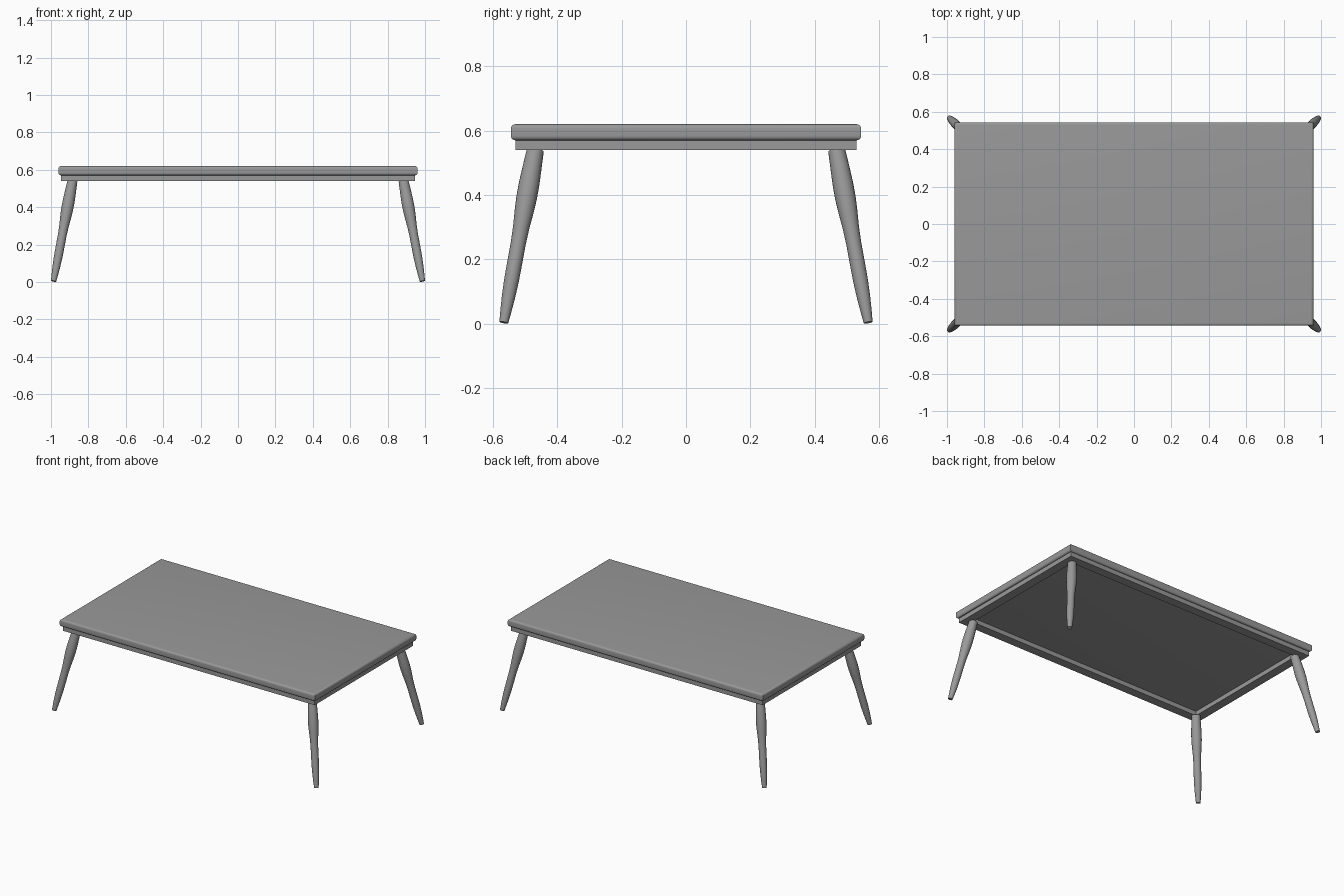
import bpy, bmesh, math
from mathutils import Vector

cube = bpy.data.objects.get("Cube")
if cube:
    bpy.data.objects.remove(cube, do_unlink=True)

grey = bpy.data.materials.new("mid_grey")
grey.use_nodes = True
colour = (0.32, 0.32, 0.32, 1)
grey.diffuse_color = colour
grey.node_tree.nodes["Principled BSDF"].inputs["Base Color"].default_value = colour


def finish(name, bm, angle=35):
    bmesh.ops.recalc_face_normals(bm, faces=bm.faces)
    mesh = bpy.data.meshes.new(name)
    bm.to_mesh(mesh)
    bm.free()
    mesh.materials.append(grey)
    obj = bpy.data.objects.new(name, mesh)
    bpy.context.collection.objects.link(obj)
    bpy.ops.object.select_all(action='DESELECT')
    obj.select_set(True)
    bpy.context.view_layer.objects.active = obj
    bpy.ops.object.shade_smooth_by_angle(angle=math.radians(angle))
    return obj


def loft(bm, rings, closed=False):
    """Bridge successive rings of vertices with quads."""
    pairs = list(zip(rings, rings[1:]))
    if closed:
        pairs.append((rings[-1], rings[0]))
    for a, b in pairs:
        n = len(a)
        for i in range(n):
            j = (i + 1) % n
            bm.faces.new((a[i], a[j], b[j], b[i]))


def rect(bm, hx, hy, z):
    return [bm.verts.new((sx * hx, sy * hy, z))
            for sx, sy in ((-1, -1), (1, -1), (1, 1), (-1, 1))]


# Table top: mitred slab with rounded upper and lower edges
HX, HY, Z0, Z1, R = 0.96, 0.544, 0.57, 0.62, 0.014
bm = bmesh.new()
rings = []
for z, start in ((Z0 + R, -90), (Z1 - R, 0)):
    for k in range(7):
        a = math.radians(start + 15 * k)
        inset = R * (1 - math.cos(a))
        rings.append(rect(bm, HX - inset, HY - inset, z + R * math.sin(a)))
loft(bm, rings)
bm.faces.new(rings[0])
bm.faces.new(rings[-1])
finish("table_top", bm)

# Apron: hollow rectangular frame under the top
AX, AY, W = 0.947, 0.53, 0.06
bm = bmesh.new()
loft(bm, [rect(bm, AX, AY, 0.54), rect(bm, AX, AY, 0.574),
          rect(bm, AX - W, AY - W, 0.574), rect(bm, AX - W, AY - W, 0.54)], closed=True)
finish("apron", bm)

# Legs: turned profile (fraction from foot, radius), splayed outwards
PROFILE = [(0, .014), (.06, .017), (.14, .0205), (.24, .023), (.36, .0235), (.46, .0235),
           (.55, .0255), (.64, .0295), (.72, .032), (.8, .032), (.9, .0295), (1, .0265)]
SIDES = 24


def leg(name, sx, sy):
    foot = Vector((sx * 0.986, sy * 0.566, 0.004))
    head = Vector((sx * 0.885, sy * 0.468, 0.54))
    turn = (head - foot).to_track_quat('Z', 'Y')
    bm = bmesh.new()
    rings = []
    for t, r in PROFILE:
        centre = foot.lerp(head, t)
        ring = []
        for i in range(SIDES):
            a = math.tau * i / SIDES
            ring.append(bm.verts.new(centre + turn @ Vector((r * math.cos(a), r * math.sin(a), 0))))
        rings.append(ring)
    loft(bm, rings)
    bm.faces.new(rings[0])
    bm.faces.new(rings[-1])
    finish(name, bm)


for sx, side in ((1, "left"), (-1, "right")):
    for sy, end in ((-1, "front"), (1, "back")):
        leg(f"{end}_{side}_leg", sx, sy)
